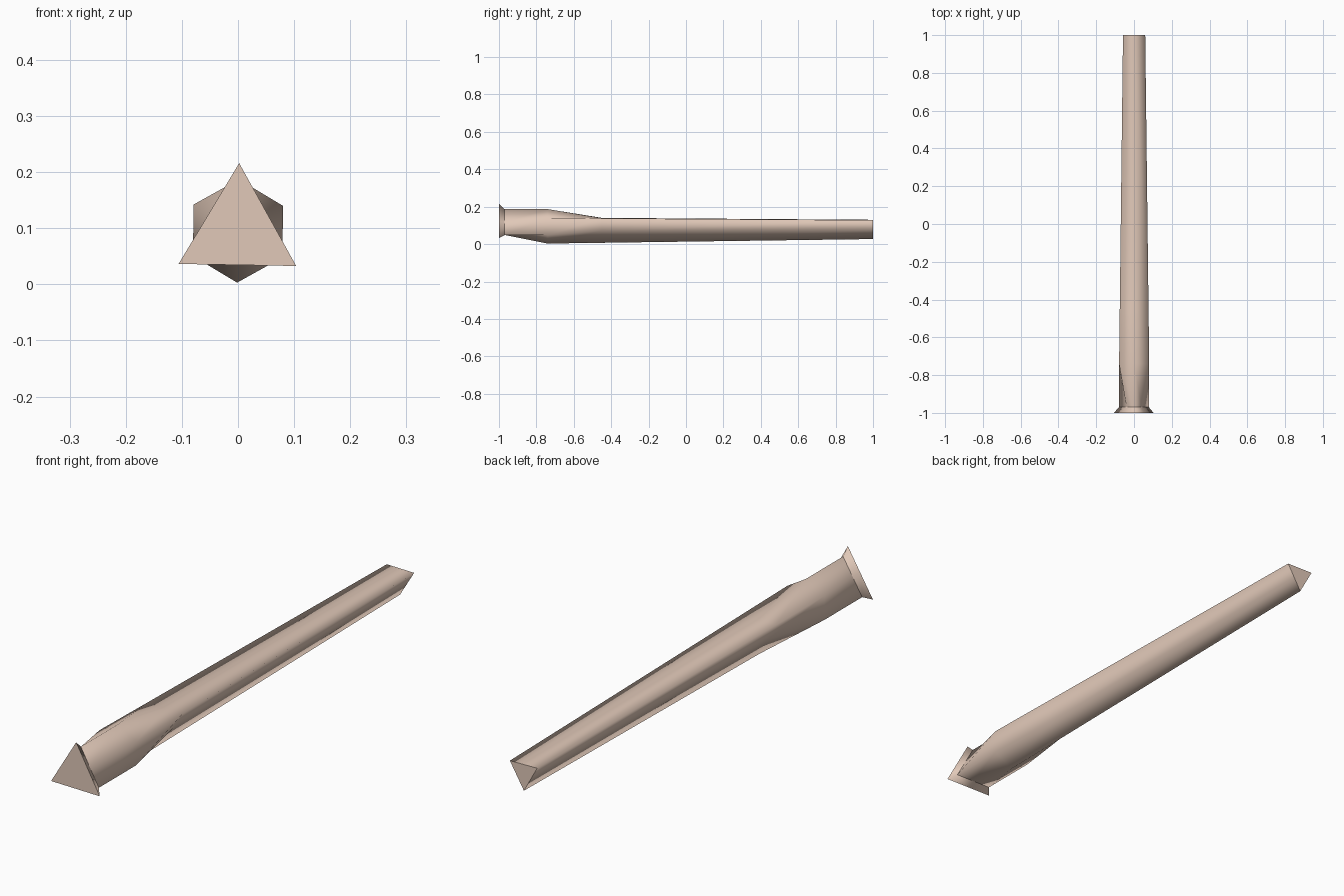
import bpy, bmesh
from math import cos, sin, radians

if "Cube" in bpy.data.objects:
    bpy.data.objects.remove(bpy.data.objects["Cube"])

CENTRE_Z = 0.095
TWIST = radians(-1)

# Stations along the shaft: y, radius at the upward corners, radius at the downward corners.
# A radius of half the other set lies on the triangle's edges, so the section
# goes from an upright triangle through a hexagon to an inverted triangle.
stations = [
    (-1.00, 0.121, 0.0605),   # flared head plate
    (-0.97, 0.092, 0.046),    # neck behind the head
    (-0.74, 0.092, 0.092),    # hexagonal swelling
    (-0.45, 0.044, 0.088),    # start of inverted triangle
    (1.00, 0.034, 0.068),     # tail end
]


def ring(bm, y, up, down):
    verts = []
    for i in range(6):
        r = down if i % 2 == 0 else up
        a = radians(30 + 60 * i) + TWIST
        verts.append(bm.verts.new((r * cos(a), y, CENTRE_Z + r * sin(a))))
    return verts


bm = bmesh.new()
rings = [ring(bm, *s) for s in stations]

# Shaft sides, smooth shaded
for a, b in zip(rings, rings[1:]):
    for i in range(6):
        j = (i + 1) % 6
        bm.faces.new((a[i], a[j], b[j], b[i])).smooth = True

# Flat ends
bm.faces.new(rings[0])
bm.faces.new(rings[-1])
bmesh.ops.recalc_face_normals(bm, faces=bm.faces)

# Sharp edges round the ends and the flared head
for r in (rings[0], rings[1], rings[-1]):
    for i in range(6):
        bm.edges.get((r[i], r[(i + 1) % 6])).smooth = False

mesh = bpy.data.meshes.new("tapered_shaft")
bm.to_mesh(mesh)
bm.free()
shaft = bpy.data.objects.new("tapered_shaft", mesh)
bpy.context.collection.objects.link(shaft)

# Pale tan finish
mat = bpy.data.materials.new("pale_tan")
mat.diffuse_color = (0.75, 0.58, 0.48, 1)
mat.use_nodes = True
mat.node_tree.nodes["Principled BSDF"].inputs["Base Color"].default_value = mat.diffuse_color
mesh.materials.append(mat)
